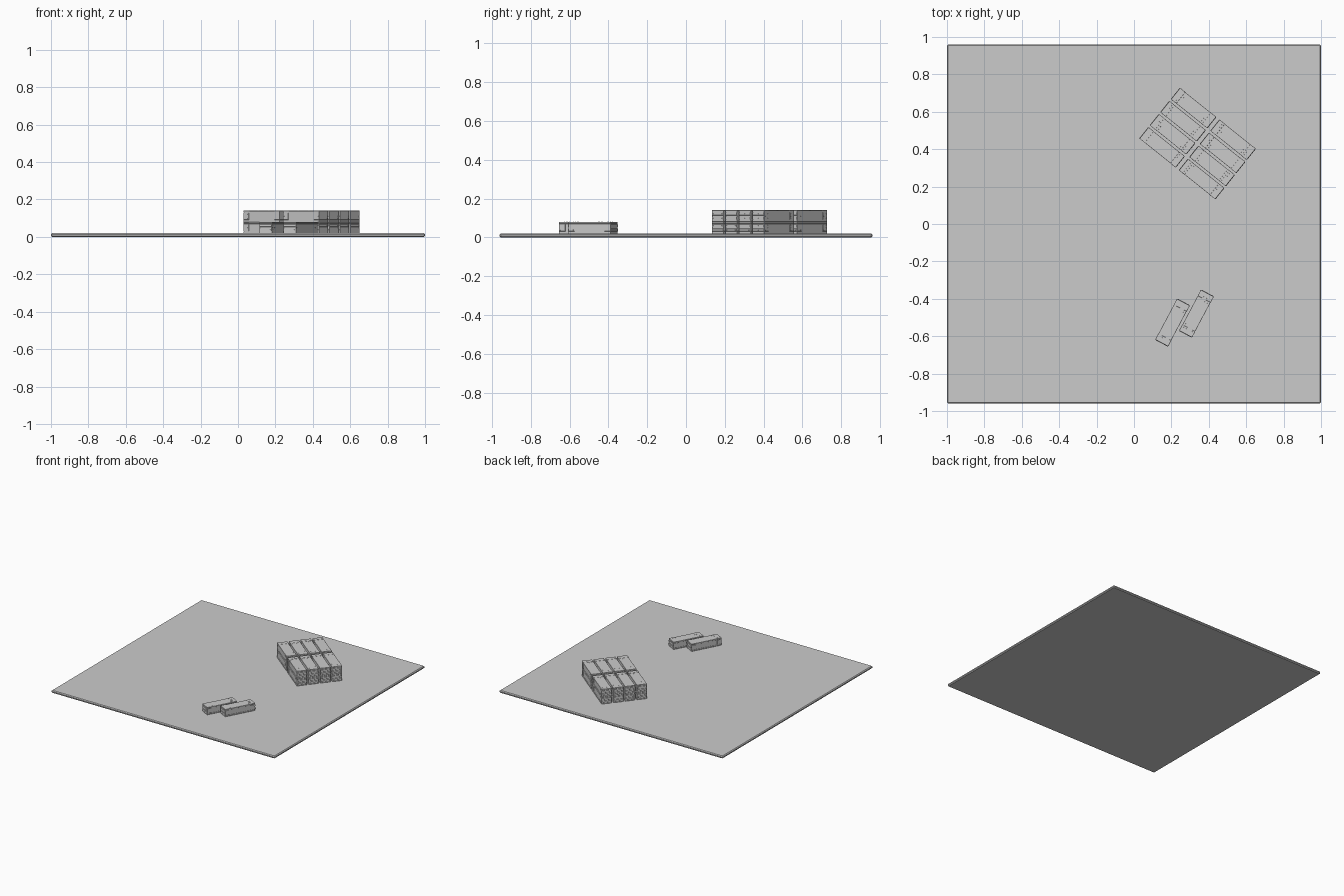
import bpy, bmesh, math
from mathutils import Matrix, Vector

if "Cube" in bpy.data.objects:
    bpy.data.objects.remove(bpy.data.objects["Cube"])

L, W, H = 0.251, 0.078, 0.06     # crate size
FLOOR = 0.02                     # top of the ground slab


def add_box(bm, size, centre, bevel=0.0):
    m = Matrix.Translation(centre) @ Matrix.Diagonal((*size, 1))
    verts = bmesh.ops.create_cube(bm, size=1, matrix=m)["verts"]
    if bevel:
        edges = list({e for v in verts for e in v.link_edges})
        bmesh.ops.bevel(bm, geom=edges, offset=bevel, segments=1, affect='EDGES')


def add_nail(bm, pos, normal):
    rot = Vector(normal).to_track_quat('Z', 'Y').to_matrix().to_4x4()
    bmesh.ops.create_cone(bm, cap_ends=True, segments=6, radius1=0.0018,
                          radius2=0.0012, depth=0.0014,
                          matrix=Matrix.Translation(pos) @ rot)


def finish(bm, name):
    mesh = bpy.data.meshes.new(name)
    bm.to_mesh(mesh)
    bm.free()
    return mesh


def place(mesh, name, loc, angle=0.0):
    ob = bpy.data.objects.new(name, mesh)
    ob.location = loc
    ob.rotation_euler.z = angle
    bpy.context.collection.objects.link(ob)


def crate_mesh():
    bm = bmesh.new()
    # bottom board, body and lid
    add_box(bm, (L - 0.004, W - 0.001, 0.010), (0, 0, 0.005), 0.0008)
    add_box(bm, (L - 0.006, W - 0.004, 0.040), (0, 0, 0.030))
    add_box(bm, (L - 0.004, W - 0.001, 0.009), (0, 0, H - 0.0055), 0.0008)
    for s in (-1, 1):
        # end battens: on the sides, under the lid and across the end
        x = s * (L / 2 - 0.020)
        for t in (-1, 1):
            add_box(bm, (0.036, 0.003, 0.038), (x, t * (W / 2 - 0.0015), 0.030), 0.0008)
            for z in (0.018, 0.030, 0.042):
                for dx in (-0.011, 0.011):
                    add_nail(bm, (x + dx, t * W / 2, z), (0, t, 0))
        add_box(bm, (0.036, W, 0.002), (x, 0, H - 0.001), 0.0006)
        for z in (0.018, 0.041):
            add_box(bm, (0.004, W - 0.004, 0.014), (s * (L / 2 - 0.002), 0, z), 0.0008)
            for y in (-0.028, 0, 0.028):
                add_nail(bm, (s * L / 2, y, z), (s, 0, 0))
        # nails in the lid
        for y in (-0.026, -0.009, 0.009, 0.026):
            add_nail(bm, (s * (L / 2 - 0.028), y, H), (0, 0, 1))
            add_nail(bm, (s * (L / 2 - 0.050), y, H - 0.001), (0, 0, 1))
    return finish(bm, "crate")


# ground slab
bm = bmesh.new()
add_box(bm, (2, 1.92, FLOOR), (0, 0, FLOOR / 2), 0.006)
place(finish(bm, "ground_slab"), "ground_slab", (0, 0, 0))

# stack of crates: two long, four wide, two high
crate = crate_mesh()
angle = math.radians(-38.7)
turn = Matrix.Rotation(angle, 3, 'Z')
for k in range(2):
    for i in (-1, 1):
        for j in range(4):
            off = turn @ Vector((i * 0.1355, (j - 1.5) * 0.0897, FLOOR + k * H))
            place(crate, "stacked_crate", off + Vector((0.34, 0.43, 0)), angle)

# two loose crates
for x, y in ((0.206, -0.527), (0.334, -0.479)):
    place(crate, "loose_crate", (x, y, FLOOR), math.radians(62))
